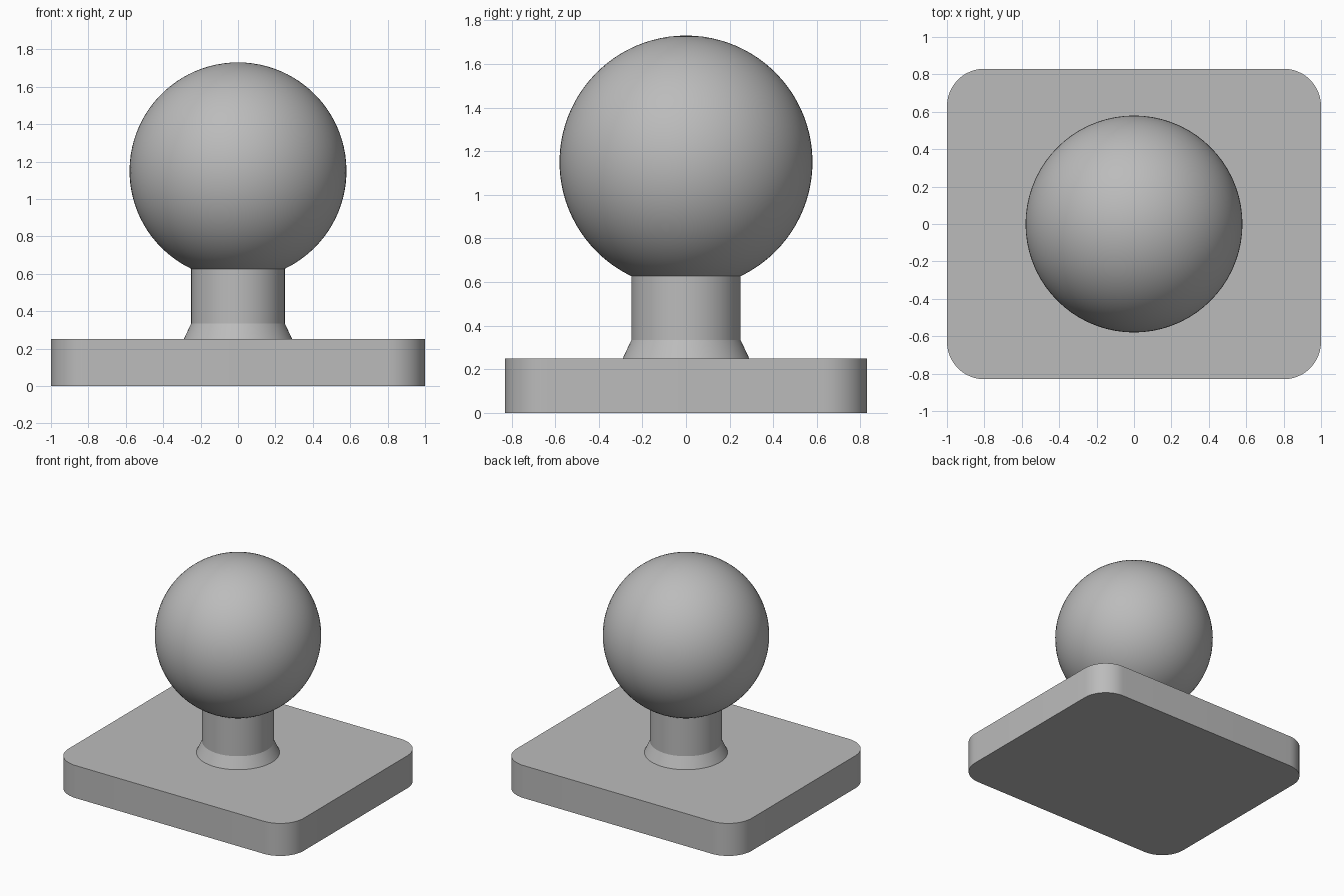
import bpy
import bmesh
from math import sin, cos, pi, radians, asin

cube = bpy.data.objects.get("Cube")
if cube:
    bpy.data.objects.remove(cube, do_unlink=True)

grey = bpy.data.materials.new("plain grey")
grey.use_nodes = True
colour = (0.5, 0.5, 0.5, 1)
grey.diffuse_color = colour
grey.node_tree.nodes["Principled BSDF"].inputs["Base Color"].default_value = colour


def finish(bm, name, angle):
    """Turn a bmesh into a named, smooth-shaded object."""
    bmesh.ops.recalc_face_normals(bm, faces=bm.faces)
    mesh = bpy.data.meshes.new(name)
    bm.to_mesh(mesh)
    bm.free()
    mesh.materials.append(grey)
    obj = bpy.data.objects.new(name, mesh)
    bpy.context.collection.objects.link(obj)
    bpy.ops.object.select_all(action='DESELECT')
    obj.select_set(True)
    bpy.context.view_layer.objects.active = obj
    bpy.ops.object.shade_smooth_by_angle(angle=radians(angle))
    return obj


# Base plate: rounded rectangle, extruded upward
half_x, half_y, corner, plate_top, steps = 1.0, 0.83, 0.2, 0.25, 12
bm = bmesh.new()
outline = []
for quarter, (sx, sy) in enumerate([(1, 1), (-1, 1), (-1, -1), (1, -1)]):
    for i in range(steps + 1):
        a = (quarter + i / steps) * pi / 2
        outline.append(bm.verts.new((sx * (half_x - corner) + corner * cos(a),
                                     sy * (half_y - corner) + corner * sin(a), 0)))
bottom = bm.faces.new(outline)
top = bmesh.ops.extrude_face_region(bm, geom=[bottom], use_keep_orig=True)
bmesh.ops.translate(bm, vec=(0, 0, plate_top),
                    verts=[v for v in top["geom"] if isinstance(v, bmesh.types.BMVert)])
finish(bm, "base_plate", 30)

# Ball and flared neck: one profile spun around the vertical axis
ball_r, ball_z, neck_r, rings = 0.58, 1.15, 0.25, 40
start = asin(neck_r / ball_r)
profile = [(0.29, plate_top), (neck_r, 0.335)]
for i in range(rings + 1):
    a = start + (pi - start) * i / rings
    profile.append((ball_r * sin(a), ball_z - ball_r * cos(a)))
bm = bmesh.new()
points = [bm.verts.new((r, 0, z)) for r, z in profile]
edges = [bm.edges.new(pair) for pair in zip(points, points[1:])]
bmesh.ops.spin(bm, geom=points + edges, cent=(0, 0, 0), axis=(0, 0, 1),
               angle=2 * pi, steps=72, use_duplicate=False)
bmesh.ops.remove_doubles(bm, verts=bm.verts, dist=0.0005)
finish(bm, "ball_and_neck", 24)
